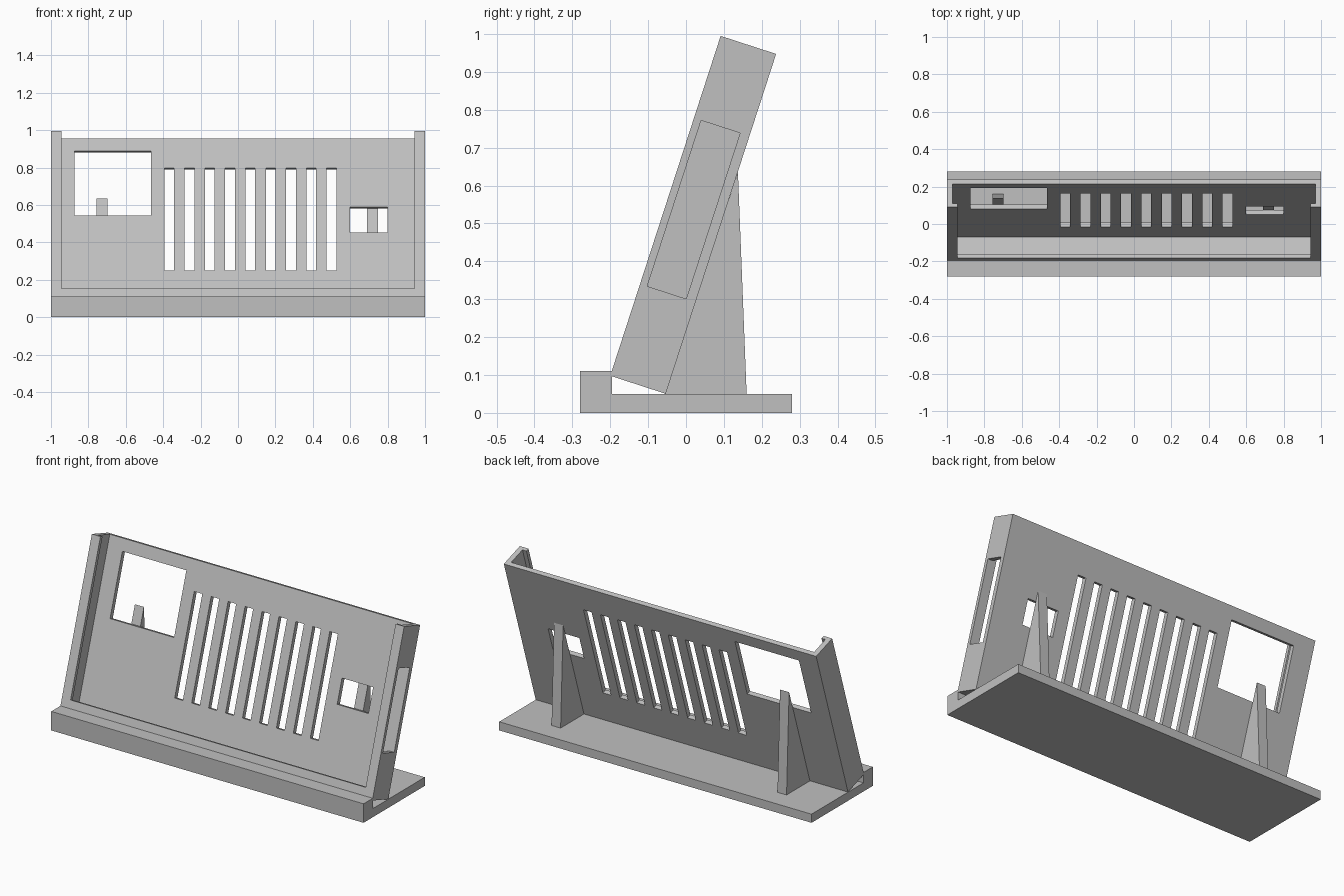
import bpy
import bmesh
from math import radians
from mathutils import Matrix

cube = bpy.data.objects.get("Cube")
if cube:
    bpy.data.objects.remove(cube, do_unlink=True)

grey = bpy.data.materials.new("plain grey")
grey.use_nodes = True
colour = (0.53, 0.53, 0.53, 1)
grey.diffuse_color = colour
grey.node_tree.nodes["Principled BSDF"].inputs["Base Color"].default_value = colour

# Frame of the leaning tray: y runs through its depth, z runs up its slope
LEAN = Matrix.Translation((0, -0.2, 0.098)) @ Matrix.Rotation(radians(-18), 4, "X")
HEIGHT = 0.943


def finish(name, bm, matrix=Matrix()):
    bmesh.ops.recalc_face_normals(bm, faces=bm.faces)
    mesh = bpy.data.meshes.new(name)
    bm.to_mesh(mesh)
    bm.free()
    mesh.materials.append(grey)
    obj = bpy.data.objects.new(name, mesh)
    obj.matrix_world = matrix
    bpy.context.collection.objects.link(obj)
    return obj


def prism(name, outline, axis, start, end, matrix=Matrix()):
    """Extrude a flat outline along x (outline in y, z) or y (outline in x, z)."""
    bm = bmesh.new()
    place = (lambda a, b: (start, a, b)) if axis == "x" else (lambda a, b: (a, start, b))
    face = bm.faces.new([bm.verts.new(place(a, b)) for a, b in outline])
    grown = bmesh.ops.extrude_face_region(bm, geom=[face])["geom"]
    step = (end - start, 0, 0) if axis == "x" else (0, end - start, 0)
    bmesh.ops.translate(bm, vec=step, verts=[v for v in grown if isinstance(v, bmesh.types.BMVert)])
    return finish(name, bm, matrix)


def cut(target, boxes):
    """Cut boxes (x0, x1, y0, y1, z0, z1) out of a tray part."""
    bm = bmesh.new()
    for x0, x1, y0, y1, z0, z1 in boxes:
        middle = Matrix.Translation(((x0 + x1) / 2, (y0 + y1) / 2, (z0 + z1) / 2))
        size = Matrix.Diagonal((x1 - x0, y1 - y0, z1 - z0, 1))
        bmesh.ops.create_cube(bm, size=1, matrix=middle @ size)
    cutter = finish(target.name + "_cutter", bm, LEAN)
    cutter.hide_render = True
    mod = target.modifiers.new("openings", "BOOLEAN")
    mod.operation = "DIFFERENCE"
    mod.solver = "EXACT"
    mod.object = cutter
    bpy.context.view_layer.objects.active = target
    bpy.ops.object.modifier_apply(modifier=mod.name)
    bpy.data.objects.remove(cutter, do_unlink=True)


def u_shape(inner, floor):
    """Open-topped frame outline."""
    return [(-1, 0), (1, 0), (1, HEIGHT), (inner, HEIGHT), (inner, floor),
            (-inner, floor), (-inner, HEIGHT), (-1, HEIGHT)]


# Base plate with its raised front lip
prism("base", [(-0.28, 0), (0.28, 0), (0.28, 0.05), (-0.195, 0.05),
               (-0.195, 0.11), (-0.28, 0.11)], "x", -1, 1)

# Tray: narrow front rim, deeper channel, back panel
prism("front_rim", u_shape(0.945, 0.058), "y", 0, 0.02, LEAN)
channel = prism("side_and_bottom_walls", u_shape(0.97, 0.03), "y", 0.02, 0.128, LEAN)
panel = prism("back_panel", [(-1, 0), (1, 0), (1, HEIGHT), (-1, HEIGHT)],
              "y", 0.128, 0.154, LEAN)

# Side opening in the left wall
cut(channel, [(0.9, 1.1, 0, 0.15, 0.255, 0.715)])

# Two windows and a row of vent slots in the back panel
openings = [(-0.875, -0.465, 0.1, 0.2, 0.51, 0.874),
            (0.6, 0.8, 0.1, 0.2, 0.415, 0.557)]
for i in range(9):
    x = -0.394 + i * 0.1085
    openings.append((x, x + 0.052, 0.1, 0.2, 0.2, 0.777))
cut(panel, openings)

# Wedge supports behind the tray
for side, x in (("right", -0.727), ("left", 0.72)):
    prism(side + "_support", [(-0.055, 0.05), (0.16, 0.05), (0.137, 0.636)],
          "x", x - 0.029, x + 0.029)
